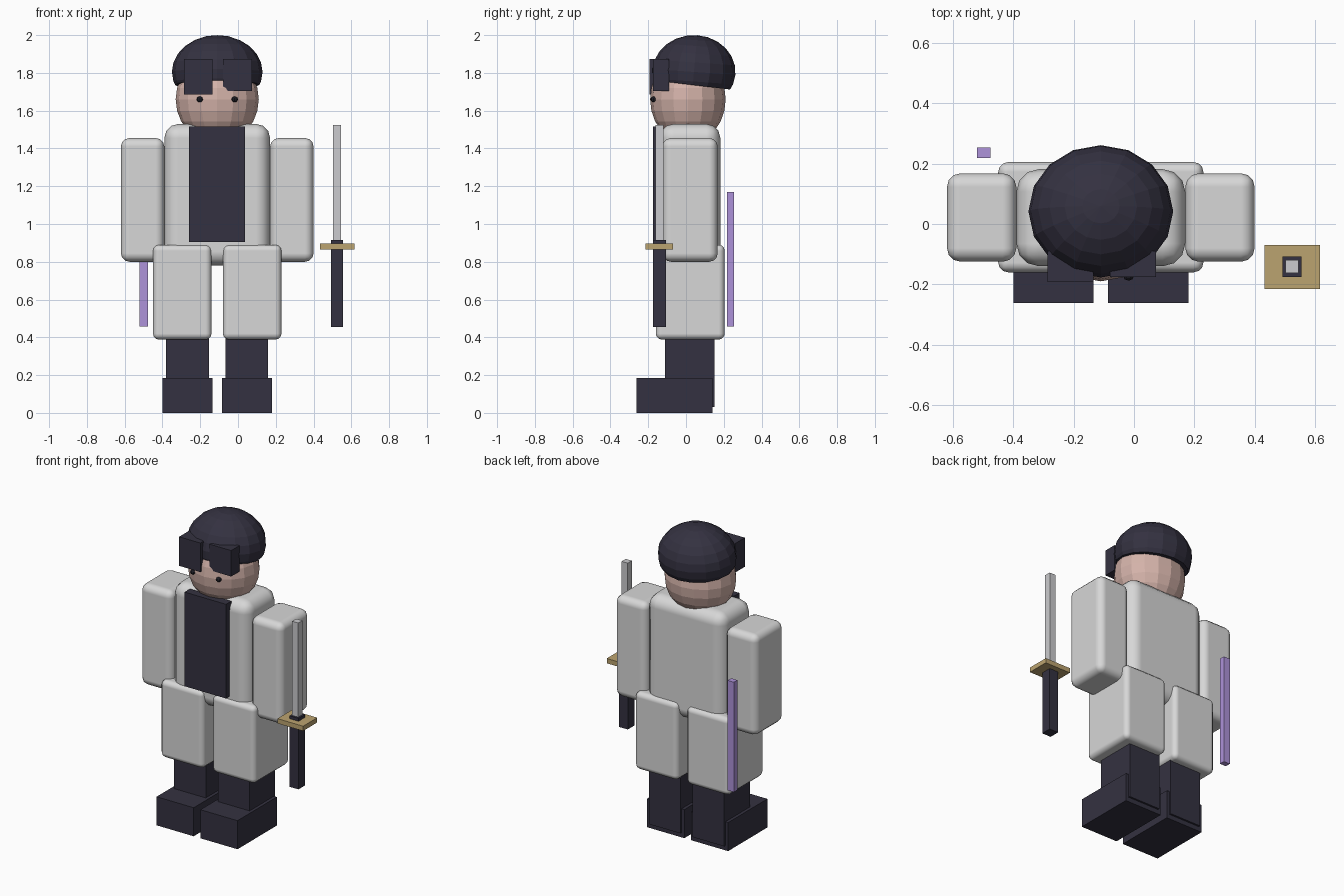
import bpy, bmesh, math
from mathutils import Vector, Matrix

if "Cube" in bpy.data.objects:
    bpy.data.objects.remove(bpy.data.objects["Cube"])

CX = -0.11  # body mirror plane


def material(name, rgb):
    m = bpy.data.materials.new(name)
    m.diffuse_color = (*rgb, 1)
    m.use_nodes = True
    m.node_tree.nodes["Principled BSDF"].inputs["Base Color"].default_value = m.diffuse_color
    return m


WHITE = material("cloth white", (0.68, 0.68, 0.68))
DARK = material("dark navy", (0.034, 0.031, 0.052))
SKIN = material("skin", (0.66, 0.45, 0.40))
GOLD = material("brass", (0.50, 0.37, 0.16))
STEEL = material("blade grey", (0.60, 0.60, 0.62))
PURPLE = material("purple", (0.42, 0.29, 0.70))
BLACK = material("eye black", (0.012, 0.012, 0.018))


def finish(bm, name, mat, smooth=False):
    bmesh.ops.recalc_face_normals(bm, faces=bm.faces)
    me = bpy.data.meshes.new(name)
    bm.to_mesh(me)
    bm.free()
    me.materials.append(mat)
    for p in me.polygons:
        p.use_smooth = smooth
    ob = bpy.data.objects.new(name, me)
    bpy.context.collection.objects.link(ob)
    return ob


def box(name, mat, x, y, z, bevel=0, segments=3):
    """Box from (min, max) ranges, with optional rounded edges."""
    bm = bmesh.new()
    bmesh.ops.create_cube(bm, size=1)
    for v in bm.verts:
        v.co = Vector([(a + b) / 2 + c * (b - a) for (a, b), c in zip((x, y, z), v.co)])
    ob = finish(bm, name, mat, bevel > 0)
    if bevel:
        mod = ob.modifiers.new("rounding", "BEVEL")
        mod.width, mod.segments = bevel, segments
        mod.limit_method = "NONE"
        mod.harden_normals = True
    return ob


def pair(name, mat, x, y, z, bevel=0, segments=3):
    """The same box on both sides of the body."""
    box(name + "_left", mat, x, y, z, bevel, segments)
    box(name + "_right", mat, (2 * CX - x[1], 2 * CX - x[0]), y, z, bevel, segments)


def ball(name, mat, centre, radii, u=16, v=12, cut=None, tilt=0.0):
    """Faceted ellipsoid, optionally cut off below a plane (point, normal)."""
    bm = bmesh.new()
    bmesh.ops.create_uvsphere(bm, u_segments=u, v_segments=v, radius=1)
    bm.transform(Matrix.Translation(centre) @ Matrix.Diagonal((*radii, 1)) @ Matrix.Rotation(tilt, 4, "X"))
    if cut:
        res = bmesh.ops.bisect_plane(bm, geom=bm.verts[:] + bm.edges[:] + bm.faces[:],
                                     plane_co=cut[0], plane_no=cut[1], clear_inner=True)
        rim = [e for e in res["geom_cut"] if isinstance(e, bmesh.types.BMEdge)]
        bmesh.ops.contextual_create(bm, geom=rim)
    return finish(bm, name, mat)


# Torso and chest panel
box("torso", WHITE, (-0.39, 0.17), (-0.14, 0.182), (0.78, 1.53), 0.075)
box("chest_panel", DARK, (-0.26, 0.037), (-0.175, -0.12), (0.905, 1.515))

# Limbs
pair("arm", WHITE, (0.17, 0.40), (-0.125, 0.168), (0.80, 1.455), 0.045)
pair("thigh", WHITE, (-0.08, 0.23), (-0.16, 0.205), (0.388, 0.89), 0.032)
pair("shin", DARK, (-0.066, 0.16), (-0.11, 0.152), (0.03, 0.45))
pair("foot", DARK, (-0.086, 0.18), (-0.262, 0.14), (0.0, 0.185))

# Head, eyes and hair
ball("head", SKIN, (CX, 0.01, 1.66), (0.22, 0.20, 0.235))
for side, label in ((-1, "right"), (1, "left")):
    ball("eye_" + label, BLACK, (CX + side * 0.092, -0.172, 1.66), (0.018, 0.016, 0.015), 8, 6)
ball("hair", DARK, (CX, 0.042, 1.805), (0.24, 0.22, 0.195),
     cut=((CX, 0.042, 1.735), (0, 0.12, 1)), tilt=-0.08)
box("fringe_right", DARK, (-0.287, -0.135), (-0.193, -0.09), (1.685, 1.873))
box("fringe_left", DARK, (-0.08, 0.073), (-0.175, -0.09), (1.705, 1.873))

# Sword
box("sword_handle", DARK, (0.492, 0.556), (-0.175, -0.107), (0.455, 0.915))
box("sword_guard", GOLD, (0.433, 0.617), (-0.215, -0.07), (0.865, 0.896))
box("sword_blade", STEEL, (0.502, 0.545), (-0.162, -0.12), (0.90, 1.525))

# Staff behind the back
box("purple_staff", PURPLE, (-0.521, -0.476), (0.218, 0.254), (0.458, 1.17))
